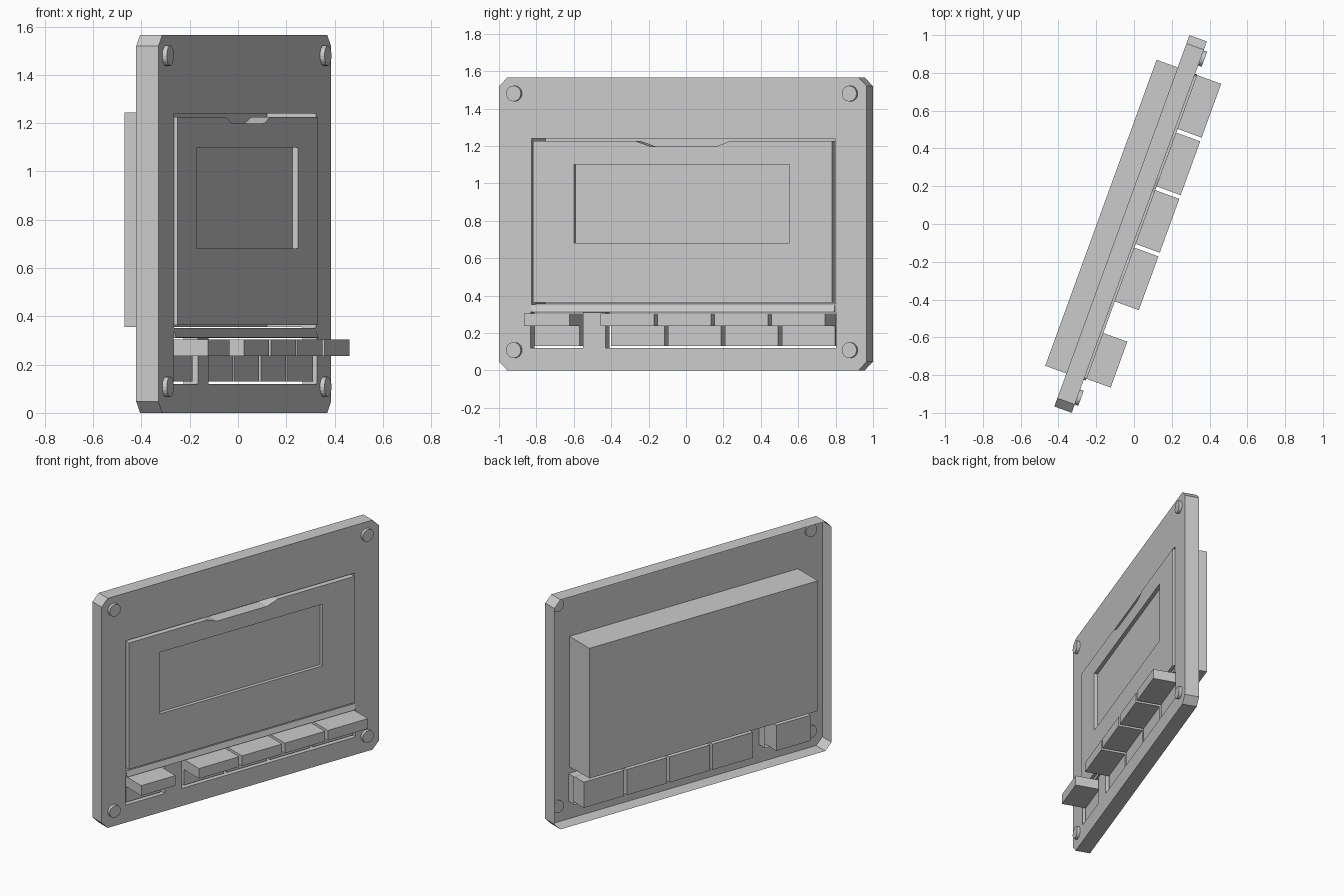
import bpy, bmesh, math
from mathutils import Matrix

if "Cube" in bpy.data.objects:
    bpy.data.objects.remove(bpy.data.objects["Cube"])

# Local frame: x = out of the panel front, y = along the panel, z = up
TURN = Matrix.Rotation(math.radians(-20), 4, 'Z')


def finish(name, bm):
    bmesh.ops.recalc_face_normals(bm, faces=bm.faces)
    mesh = bpy.data.meshes.new(name)
    bm.to_mesh(mesh)
    bm.free()
    ob = bpy.data.objects.new(name, mesh)
    ob.matrix_world = TURN
    bpy.context.collection.objects.link(ob)
    return ob


def rect(y0, y1, z0, z1, c=0.0):
    if not c:
        return [(y0, z0), (y1, z0), (y1, z1), (y0, z1)]
    return [(y0 + c, z0), (y1 - c, z0), (y1, z0 + c), (y1, z1 - c),
            (y1 - c, z1), (y0 + c, z1), (y0, z1 - c), (y0, z0 + c)]


def plate(name, outer, front, back, holes=(), hole_back=0.0, floor=False, closed=False):
    """Flat front with holes; side walls run back from every outline."""
    bm = bmesh.new()
    rim = []
    for i, loop in enumerate([outer, *holes]):
        depth = hole_back if i else back
        f = [bm.verts.new((front, y, z)) for y, z in loop]
        b = [bm.verts.new((depth, y, z)) for y, z in loop]
        n = len(loop)
        for k in range(n):
            j = (k + 1) % n
            rim.append(bm.edges.new((f[k], f[j])))
            bm.faces.new((f[k], f[j], b[j], b[k]))
        if (i and floor) or (not i and closed):
            bm.faces.new(b)
    bmesh.ops.triangle_fill(bm, edges=rim, use_beauty=True, use_dissolve=False)
    return finish(name, bm)


def prism(name, profile, y0, y1):
    """Side profile (x, z) extruded along the panel."""
    bm = bmesh.new()
    a = [bm.verts.new((x, y0, z)) for x, z in profile]
    b = [bm.verts.new((x, y1, z)) for x, z in profile]
    bm.faces.new(a)
    bm.faces.new(b[::-1])
    n = len(a)
    for k in range(n):
        j = (k + 1) % n
        bm.faces.new((a[k], b[k], b[j], a[j]))
    return finish(name, bm)


# Front panel: open-backed shell with door and button openings
door_hole = rect(-0.866, 0.858, 0.352, 1.24)
button_holes = [rect(-0.872, -0.575, 0.12, 0.31), rect(-0.445, 0.866, 0.12, 0.31)]
plate("front_panel", rect(-1.052, 1.04, 0, 1.566, 0.047), 0.032, -0.066,
      [door_hole, *button_holes], hole_back=-0.03)

# Tape compartment behind the panel, open towards the door
bm = bmesh.new()
bmesh.ops.create_cube(bm, size=1, matrix=Matrix.Translation((-0.0775, -0.004, 0.8))
                      @ Matrix.Diagonal((0.215, 1.724, 0.888, 1)))
bmesh.ops.delete(bm, geom=[f for f in bm.faces if f.calc_center_median().x > 0.02],
                 context='FACES_ONLY')
finish("compartment", bm)

# Door with finger notch in the top edge and recessed window
door = [(-0.855, 0.364), (0.847, 0.364), (0.847, 1.226), (0.27, 1.226), (0.19, 1.198),
        (-0.19, 1.198), (-0.27, 1.226), (-0.855, 1.226)]
plate("door", door, 0.045, -0.04, [rect(-0.622, 0.605, 0.68, 1.10)],
      hole_back=0.021, floor=True, closed=True)

# Sloped ledge between door and buttons
prism("ledge", [(0.031, 0.35), (0.042, 0.312), (0.031, 0.31)], -0.866, 0.858)

# Push buttons: body through the panel with a finger tongue on top
key = [(-0.12, 0.13), (0.018, 0.13), (0.018, 0.236), (0.18, 0.236), (0.18, 0.305), (-0.12, 0.305)]
prism("button_single", key, -0.856, -0.598)
for i in range(4):
    y = -0.42 + i * 0.324
    prism(f"button_{i + 1}", key, y, y + 0.303)

# Corner screws
for i, (y, z) in enumerate([(y, z) for y in (-0.963, 0.947) for z in (0.108, 1.48)]):
    bm = bmesh.new()
    bmesh.ops.create_cone(bm, cap_ends=True, segments=20, radius1=0.042, radius2=0.042, depth=0.03,
                          matrix=Matrix.Translation((0.037, y, z)) @ Matrix.Rotation(math.pi / 2, 4, 'Y'))
    finish(f"screw_{i + 1}", bm)
